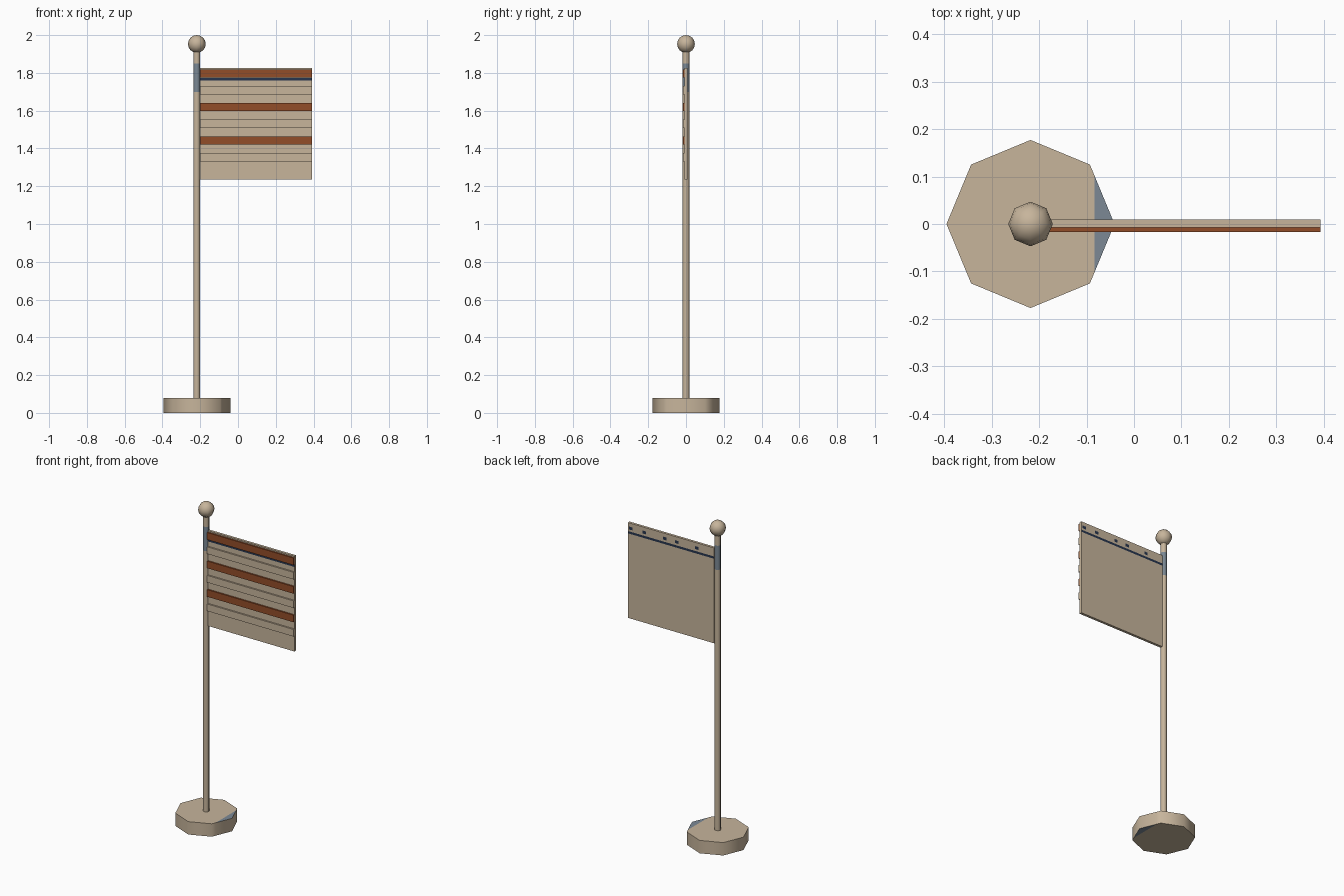
import bpy, bmesh, math
from mathutils import Matrix

if "Cube" in bpy.data.objects:
    bpy.data.objects.remove(bpy.data.objects["Cube"])


def mat(name, rgb):
    m = bpy.data.materials.new(name)
    m.diffuse_color = (*rgb, 1)
    m.use_nodes = True
    m.node_tree.nodes["Principled BSDF"].inputs["Base Color"].default_value = m.diffuse_color
    return m


BEIGE = mat("beige", (0.57, 0.46, 0.33))
BROWN = mat("rust_brown", (0.29, 0.075, 0.022))
BLUE = mat("slate_blue", (0.20, 0.25, 0.30))
NAVY = mat("navy", (0.02, 0.035, 0.075))
PX = -0.218  # pole axis


def finish(bm, name, mats, smooth=False):
    bm.normal_update()
    me = bpy.data.meshes.new(name)
    bm.to_mesh(me)
    bm.free()
    ob = bpy.data.objects.new(name, me)
    bpy.context.collection.objects.link(ob)
    for m in mats:
        me.materials.append(m)
    if smooth:
        bpy.ops.object.select_all(action='DESELECT')
        ob.select_set(True)
        bpy.context.view_layer.objects.active = ob
        bpy.ops.object.shade_smooth_by_angle(angle=math.radians(60))
    return ob


def cut(bm, axis, value):
    co, no = [0, 0, 0], [0, 0, 0]
    co[axis], no[axis] = value, 1
    bmesh.ops.bisect_plane(bm, geom=bm.verts[:] + bm.edges[:] + bm.faces[:],
                           plane_co=co, plane_no=no)


def octagon(r, z0, z1):
    bm = bmesh.new()
    bmesh.ops.create_cone(bm, cap_ends=True, segments=8, radius1=r, radius2=r,
                          depth=z1 - z0,
                          matrix=Matrix.Translation((PX, 0, (z0 + z1) / 2)))
    return bm


def box(x0, x1, y0, y1, z0, z1):
    bm = bmesh.new()
    m = Matrix.Translation(((x0 + x1) / 2, (y0 + y1) / 2, (z0 + z1) / 2))
    m = m @ Matrix.Diagonal((x1 - x0, y1 - y0, z1 - z0, 1))
    bmesh.ops.create_cube(bm, size=1, matrix=m)
    return bm


# Base with a slate corner on its flat faces
bm = octagon(0.177, 0, 0.08)
cut(bm, 0, -0.083)
bm.normal_update()
for f in bm.faces:
    if abs(f.normal.z) > 0.5 and f.calc_center_median().x > -0.083:
        f.material_index = 1
finish(bm, "base", [BEIGE, BLUE], True)

# Pole with a slate band beside the flag top
bm = octagon(0.018, 0.08, 1.925)
cut(bm, 2, 1.70)
cut(bm, 2, 1.85)
for f in bm.faces:
    if 1.70 < f.calc_center_median().z < 1.85:
        f.material_index = 1
finish(bm, "pole", [BEIGE, BLUE], True)

# Ball finial
bm = bmesh.new()
bmesh.ops.create_uvsphere(bm, u_segments=8, v_segments=8, radius=0.047,
                          matrix=Matrix.Translation((PX, 0, 1.953)))
finish(bm, "finial", [BEIGE], True)

# Flag panel with a navy line and small navy marks along the top
marks = [0.372, 0.28, 0.14, 0.058, -0.08]
bm = box(-0.20, 0.393, -0.007, 0.009, 1.235, 1.827)
for z in (1.76, 1.774, 1.786, 1.804):
    cut(bm, 2, z)
for x in marks:
    cut(bm, 0, x - 0.012)
    cut(bm, 0, x + 0.012)
bm.normal_update()
for f in bm.faces:
    c = f.calc_center_median()
    line = 1.76 < c.z < 1.774
    mark = 1.786 < c.z < 1.804 and any(abs(c.x - x) < 0.011 for x in marks)
    if abs(f.normal.y) > 0.5 and (line or mark):
        f.material_index = 1
bmesh.ops.dissolve_limit(bm, angle_limit=0.01, verts=bm.verts[:],
                         edges=bm.edges[:], delimit={'MATERIAL'})
finish(bm, "flag", [BEIGE, NAVY])

# Raised stripes on the front, alternating brown and beige
for i in range(6):
    z = 1.797 - i * 0.0887
    finish(box(-0.20, 0.393, -0.0165, -0.007, z - 0.022, z + 0.022),
           f"stripe_{i + 1}", [BEIGE if i % 2 else BROWN])
